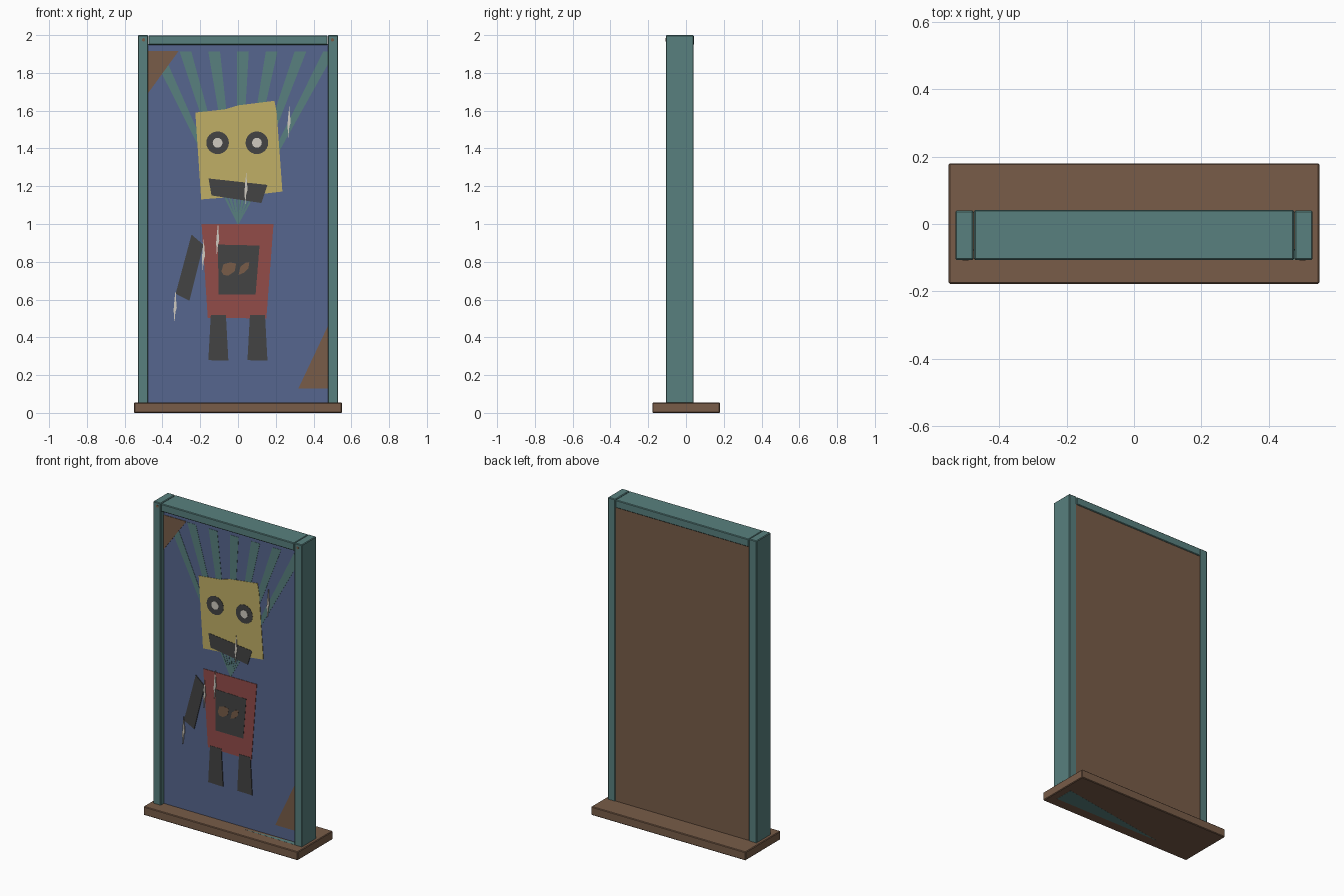
import bpy, bmesh, math
from mathutils import Vector

cube = bpy.data.objects.get("Cube")
if cube:
    bpy.data.objects.remove(cube, do_unlink=True)


def material(name, r, g, b):
    # 8-bit display colour to linear
    lin = [(c / 255 / 12.92) if c < 11 else ((c / 255 + 0.055) / 1.055) ** 2.4 for c in (r, g, b)]
    m = bpy.data.materials.new(name)
    m.use_nodes = True
    m.diffuse_color = (*lin, 1)
    m.node_tree.nodes["Principled BSDF"].inputs["Base Color"].default_value = (*lin, 1)
    return m


TEAL = material("weathered teal", 88, 128, 126)
BROWN = material("wood brown", 120, 92, 72)
BLUE = material("faded blue", 86, 102, 142)
YELLOW = material("dull yellow", 192, 175, 102)
RED = material("brick red", 146, 76, 73)
DARK = material("charcoal", 67, 67, 67)
CREAM = material("cream", 208, 203, 193)


def finish(name, bm, mats):
    bmesh.ops.recalc_face_normals(bm, faces=bm.faces)
    me = bpy.data.meshes.new(name)
    bm.to_mesh(me)
    bm.free()
    for m in mats:
        me.materials.append(m)
    ob = bpy.data.objects.new(name, me)
    bpy.context.collection.objects.link(ob)
    return ob


def box(name, lo, hi, mats, bevel=0.004):
    lo, hi = Vector(lo), Vector(hi)
    bm = bmesh.new()
    bmesh.ops.create_cube(bm, size=1)
    for v in bm.verts:
        v.co = (lo + hi) / 2 + v.co * (hi - lo)
    ob = finish(name, bm, mats)
    if bevel:
        mod = ob.modifiers.new("soft_edges", "BEVEL")
        mod.width = bevel
        mod.segments = 1
    return ob


PANEL_Y = -0.075
STEP = 0.0015


def add_plate(bm, pts, layer, back=PANEL_Y):
    # Flat outline in x, z, raised towards the front by its layer
    front = back - STEP * layer
    f = bm.faces.new([bm.verts.new((x, front, z)) for x, z in pts])
    ext = bmesh.ops.extrude_face_region(bm, geom=[f])
    for v in ext["geom"]:
        if isinstance(v, bmesh.types.BMVert):
            v.co.y = back + 0.0005


def plates(name, outlines, layer, mat, back=PANEL_Y):
    bm = bmesh.new()
    for pts in outlines:
        add_plate(bm, pts, layer, back)
    return finish(name, bm, [mat])


def disc(x, z, r, n=24):
    return [(x + r * math.cos(2 * math.pi * i / n), z + r * math.sin(2 * math.pi * i / n)) for i in range(n)]


# Base and frame
box("base", (-0.55, -0.178, 0), (0.55, 0.18, 0.055), [BROWN])
for side, s in (("left", 1), ("right", -1)):
    x0, x1 = sorted((s * 0.476, s * 0.53))
    box(side + "_post", (x0, -0.107, 0.05), (x1, 0.04, 2.0), [TEAL])
    plates(side + "_peg", [disc(s * 0.5, 1.975, 0.009, 10)], 1, BROWN, -0.107)
box("top_rail", (-0.475, -0.107, 1.948), (0.475, 0.042, 1.998), [TEAL])

# Bottom rail showing slightly through the base
for label, z, pts in (
    ("under", -0.0005, [(0.5, -0.11), (0.5, 0.015), (-0.27, -0.11)]),
    ("upper", 0.0555, [(0.476, -0.107), (0.476, -0.077), (0.1, -0.1)]),
):
    bm = bmesh.new()
    f = bm.faces.new([bm.verts.new((x, y, z)) for x, y in pts])
    ext = bmesh.ops.extrude_face_region(bm, geom=[f])
    for v in ext["geom"]:
        if isinstance(v, bmesh.types.BMVert):
            v.co.z = 0.002 if z < 0 else 0.053
    finish("bottom_rail_" + label, bm, [TEAL])

# Panel, painted on the front only
panel = box("panel", (-0.478, PANEL_Y, 0.05), (0.478, 0.036, 1.952), [BROWN, BLUE], 0)
for p in panel.data.polygons:
    p.material_index = 1 if p.normal.y < -0.5 else 0

# Fan of rays that meet at the neck
rays = []
for i in range(7):
    x = -0.43 + 0.152 * i
    rays.append([(-0.003, 1.0), (0.003, 1.0), (x + 0.031, 1.912), (x - 0.031, 1.912)])
for i, ray in enumerate(rays):
    plates("ray_%d" % (i + 1), [ray], 1, TEAL)

# Corner pieces
plates("corner_pieces", [
    [(-0.478, 1.915), (-0.478, 1.69), (-0.315, 1.915)],
    [(0.476, 0.46), (0.32, 0.13), (0.476, 0.13)],
], 2, BROWN)

# Head and face
plates("head", [[(-0.226, 1.59), (-0.07, 1.607), (0.0, 1.628), (0.193, 1.652), (0.205, 1.59),
                 (0.235, 1.172), (0.05, 1.15), (-0.195, 1.13)]], 2, YELLOW)
eyes = (-0.108, 0.1)
plates("eye_rings", [disc(x, 1.43, 0.06) for x in eyes], 3, DARK)
plates("eye_centres", [disc(x, 1.43, 0.026, 16) for x in eyes], 4, CREAM)
plates("mouth", [[(-0.156, 1.241), (-0.14, 1.151), (0.124, 1.111), (0.156, 1.207)]], 3, DARK)

# Body, arm and legs
plates("body", [[(-0.193, 1.0), (-0.16, 0.503), (0.15, 0.5), (0.188, 1.0)]], 2, RED)
plates("chest_plate", [[(-0.106, 0.891), (-0.103, 0.626), (0.093, 0.626), (0.114, 0.886)]], 3, DARK)
plates("chest_marks", [
    [(-0.088, 0.75), (-0.077, 0.787), (-0.04, 0.797), (-0.01, 0.79), (-0.017, 0.75), (-0.05, 0.727), (-0.077, 0.73)],
    [(0.003, 0.73), (0.013, 0.775), (0.04, 0.795), (0.06, 0.798), (0.055, 0.765), (0.034, 0.743)],
], 4, BROWN)
plates("arm", [[(-0.246, 0.944), (-0.33, 0.631), (-0.257, 0.594), (-0.183, 0.89)]], 3, DARK)
plates("legs", [[(x - 0.04, 0.518), (x - 0.053, 0.279), (x + 0.053, 0.277), (x + 0.04, 0.518)]
                for x in (-0.104, 0.103)], 3, DARK)

# Worn slivers of paint
chips = []
for x, top in ((0.27, 1.635), (0.042, 1.28), (-0.108, 1.01), (-0.183, 0.93), (-0.333, 0.655)):
    chips.append([(x + dx, top - dz) for dx, dz in
                  ((0.003, 0), (-0.003, 0.05), (-0.008, 0.11), (-0.004, 0.178),
                   (0.002, 0.12), (0.009, 0.1), (0.004, 0.04))])
plates("paint_chips", chips, 5, CREAM)
